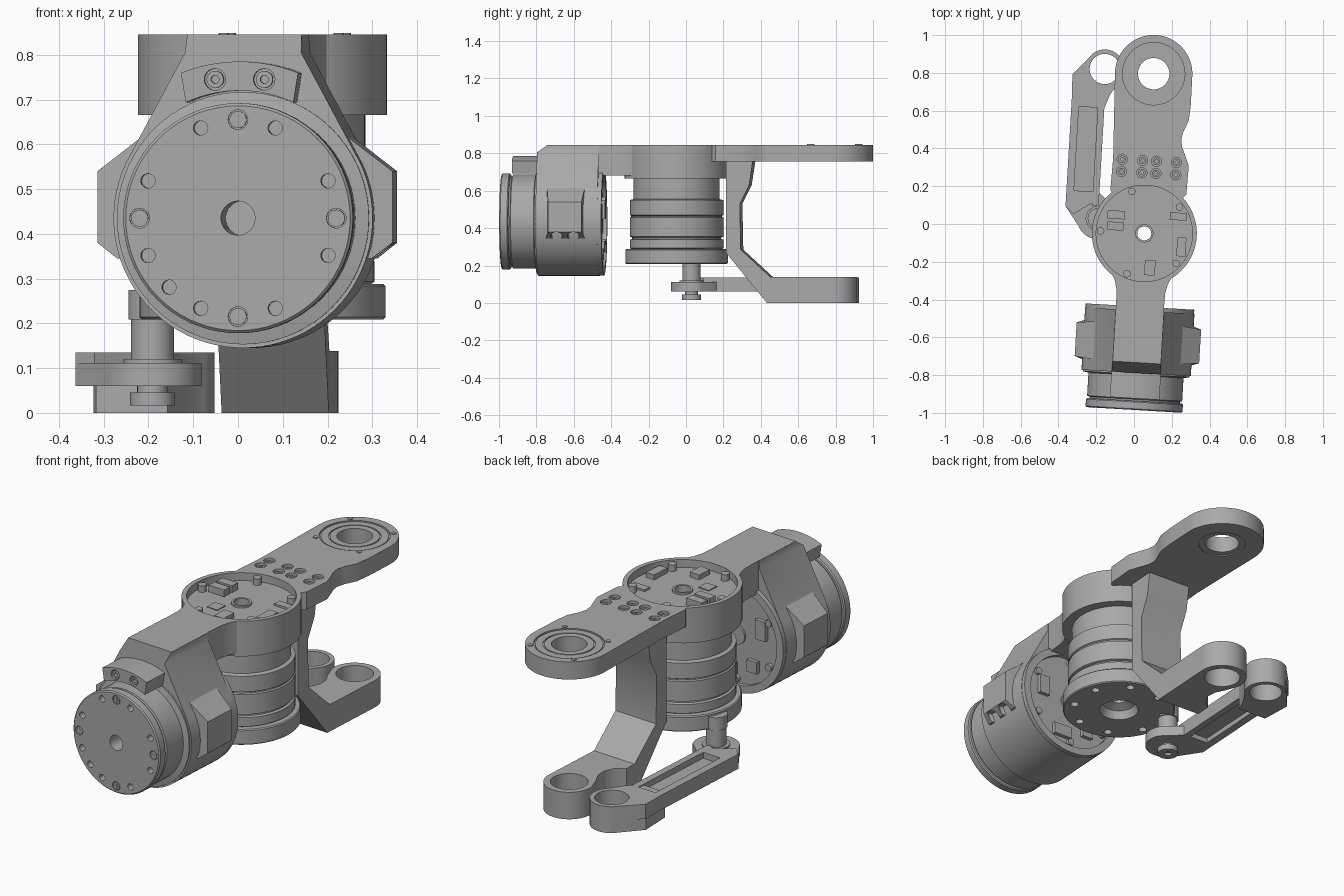
import bpy, bmesh, math
from mathutils import Matrix

if "Cube" in bpy.data.objects:
    bpy.data.objects.remove(bpy.data.objects["Cube"])

grey = bpy.data.materials.new("machined_grey")
grey.use_nodes = True
tone = (0.4, 0.4, 0.4, 1)
grey.diffuse_color = tone
grey.node_tree.nodes["Principled BSDF"].inputs["Base Color"].default_value = tone
parts = []
TOP, MID, TIP = 0.845, 0.435, 0.797   # deck height, front motor axis height, arm end
HUB = -0.05                           # y of the upright motor axis


def add(name, bm, keep=True):
    bmesh.ops.recalc_face_normals(bm, faces=bm.faces)
    mesh = bpy.data.meshes.new(name)
    bm.to_mesh(mesh)
    bm.free()
    mesh.materials.append(grey)
    ob = bpy.data.objects.new(name, mesh)
    bpy.context.scene.collection.objects.link(ob)
    if keep:
        parts.append(ob)
    return ob


def arc(cx, cy, r, a, b, n=24):
    angles = [math.radians(a + (b - a) * i / n) for i in range(n + 1)]
    return [(cx + r * math.cos(t), cy + r * math.sin(t)) for t in angles]


def place(axis, u, v, t):
    return {"x": (t, u, v), "y": (u, t, v), "z": (u, v, t)}[axis]


def prism(name, pts, lo, hi, axis="z", keep=True):
    bm = bmesh.new()
    a, b = [[bm.verts.new(place(axis, u, v, t)) for u, v in pts] for t in (lo, hi)]
    bm.faces.new(a)
    bm.faces.new(b)
    for i in range(len(pts)):
        j = (i + 1) % len(pts)
        bm.faces.new((a[i], a[j], b[j], b[i]))
    return add(name, bm, keep)


def box(name, u, v, w, h, lo, hi, axis="z"):
    return prism(name, [(u - w, v - h), (u + w, v - h), (u + w, v + h), (u - w, v + h)], lo, hi, axis)


def cyl(name, u, v, r, lo, hi, axis="z", keep=True, n=32):
    return prism(name, arc(u, v, r, 0, 360 - 360 / n, n - 1), lo, hi, axis, keep)


def lathe(name, profile, u, v, axis="z", n=72):
    """Closed (radius, height) loop swept about an axis."""
    bm = bmesh.new()
    rings = []
    for i in range(n):
        c, s = math.cos(math.tau * i / n), math.sin(math.tau * i / n)
        rings.append([bm.verts.new(place(axis, u + r * c, v + r * s, t)) for r, t in profile])
    for i in range(n):
        a, b = rings[i], rings[(i + 1) % n]
        for k in range(len(profile)):
            m = (k + 1) % len(profile)
            bm.faces.new((a[k], a[m], b[m], b[k]))
    return add(name, bm)


def cut(ob, holes, axis="z"):
    """Drill (u, v, radius, low, high) holes."""
    cutters = [cyl("cutter", *h, axis, False, 24 if h[2] < 0.05 else 48) for h in holes]
    for c in cutters:
        m = ob.modifiers.new("drill", "BOOLEAN")
        m.operation, m.solver, m.object = "DIFFERENCE", "EXACT", c
    dg = bpy.context.evaluated_depsgraph_get()
    mesh = bpy.data.meshes.new_from_object(ob.evaluated_get(dg))
    ob.modifiers.clear()
    ob.data = mesh
    for c in cutters:
        bpy.data.objects.remove(c)


# Upper arm plate with bearing bore and counterbored screw holes
outline = (arc(0, TIP, 0.205, 0, 180, 40)
           + [(-0.188, 0.34), (-0.193, 0.17)] + arc(0, HUB, 0.262, 132, 46)
           + [(0.21, 0.17), (0.214, 0.32), (0.19, 0.38), (0.172, 0.42), (0.166, 0.46),
              (0.175, 0.5), (0.2, 0.56), (0.206, 0.64)])
arm = prism("upper_arm", outline, 0.755, TOP)
screws = [(x, y) for x in (-0.14, -0.032, 0.042, 0.148) for y in (0.27, 0.335)]
cut(arm, [(0, TIP, 0.115, 0.7, 0.9), (0, TIP, 0.165, 0.837, 0.9)]
    + [(x, y, 0.027, 0.815, 0.9) for x, y in screws])
for x, y in screws:
    lathe("arm_screw", [(0.009, 0.81), (0.009, 0.835), (0.02, 0.835), (0.02, 0.81)], x, y, n=16)
lathe("arm_bearing", [(0.083, 0.76), (0.083, 0.842), (0.116, 0.842), (0.116, 0.76)], 0, TIP)
lathe("bearing_cover", [(0.122, 0.83), (0.122, 0.842), (0.158, 0.842), (0.158, 0.83)], 0, TIP)
for px, py in arc(0, TIP, 0.182, 45, 315, 3):
    cyl("cover_screw", px, py, 0.012, 0.84, 0.849, n=12)

# Hub ring with recessed circuit board
lathe("hub_housing", [(0.037, 0.805), (0.255, 0.805), (0.255, TOP), (0.278, TOP),
                      (0.278, 0.665), (0.037, 0.665)], 0, HUB)
for px, py in arc(0, HUB, 0.232, 40, 320, 4):
    cyl("board_post", px, py, 0.02, 0.8, 0.838, n=16)
lathe("board_collar", [(0.037, 0.8), (0.037, 0.815), (0.048, 0.815), (0.048, 0.8)], 0, HUB, n=32)
for x, y, w, h, z in [(-0.155, 0.04, 0.045, 0.022, 0.84), (-0.155, -0.02, 0.045, 0.022, 0.84),
                      (0.175, 0.05, 0.045, 0.02, 0.815), (0.2, -0.11, 0.024, 0.05, 0.83),
                      (0.04, -0.23, 0.028, 0.04, 0.83), (-0.07, -0.15, 0.03, 0.03, 0.81)]:
    box("board_connector", x, y, w, h, 0.8, z)

# Upright motor body and output flange
motor = lathe("upright_motor", [(0.037, 0.67), (0.23, 0.67), (0.23, 0.555), (0.25, 0.55),
                                (0.25, 0.47), (0.243, 0.466), (0.243, 0.46), (0.25, 0.456),
                                (0.25, 0.354), (0.238, 0.35), (0.238, 0.342), (0.25, 0.338),
                                (0.25, 0.293), (0.24, 0.287), (0.037, 0.287)], 0, HUB)
flange = lathe("output_flange", [(0.037, 0.288), (0.27, 0.288), (0.275, 0.283), (0.275, 0.214),
                                 (0.27, 0.209), (0.095, 0.209), (0.08, 0.25), (0.037, 0.27)], 0, HUB)
cut(flange, [(x, y, 0.02, 0.2, 0.25) for x, y in arc(0, HUB, 0.225, 22.5, 337.5, 7)])

# Neck joining the hub and the front housing
side = [(0.17, -0.255), (0.14, -0.31), (0.129, -0.36), (0.126, -0.47)]
prism("neck", [(-x, y) for x, y in side][::-1] + arc(0, HUB, 0.262, 232, 308) + side, 0.68, TOP)

# Front motor housing with sloped shoulders and a chamfered front edge
house = ([(-0.128, TOP), (0.128, TOP), (0.13, 0.805)]
         + arc(0, MID, 0.29, 25, -205, 56) + [(-0.13, 0.805)])
body = prism("front_housing", house, -0.79, -0.46, "y")
for v in body.data.vertices:
    if v.co.z > 0.84 and v.co.y < -0.7:
        v.co.y += 0.055
lathe("housing_rim", [(0.25, -0.47), (0.25, -0.438), (0.288, -0.438), (0.288, -0.47)], 0, MID, "y")
cyl("rear_board_hub", 0, MID, 0.05, -0.47, -0.45, "y")
for x, z, w, h in [(-0.15, 0.5, 0.03, 0.05), (0.16, 0.48, 0.03, 0.05), (0.05, 0.26, 0.05, 0.03),
                   (-0.1, 0.3, 0.03, 0.03)]:
    box("rear_connector", x, z, w, h, -0.47, -0.44, "y")
for px, pz in arc(0, MID, 0.225, 30, 330, 5):
    cyl("rear_post", px, pz, 0.018, -0.47, -0.442, "y", n=16)

# Side pods with paired cable ports
for s in (-1, 1):
    pod = prism("side_pod", [(s * x, z) for x, z in [(0.2, 0.64), (0.33, 0.54), (0.33, 0.38),
                                                     (0.285, 0.345), (0.2, 0.345)]], -0.735, -0.525, "y")
    for v in pod.data.vertices:
        if abs(v.co.x) > 0.32:
            v.co.y = -0.63 + (v.co.y + 0.63) * 0.85
    cut(pod, [(s * 0.297, y, 0.032, 0.3, 0.39) for y in (-0.675, -0.585)])

# Front motor rotor with central bore, bolt holes and screws
lathe("front_motor_ring", [(0.1, -0.78), (0.282, -0.78), (0.282, -0.797), (0.252, -0.803),
                           (0.252, -0.925), (0.24, -0.93), (0.1, -0.93)], 0, MID, "y")
rotor = lathe("front_rotor", [(0.038, -0.8), (0.24, -0.8), (0.24, -0.938), (0.252, -0.938),
                              (0.257, -0.944), (0.257, -0.98), (0.251, -0.986), (0.038, -0.986)],
              0, MID, "y")
bolts = arc(0, MID, 0.218, 22.5, 337.5, 7) + arc(0, MID, 0.218, 225, 226, 1)[:1]
studs = arc(0, MID, 0.22, 0, 270, 3)
cut(rotor, [(x, z, 0.016, -1.1, -0.95) for x, z in bolts]
    + [(x, z, 0.022, -1.1, -0.978) for x, z in studs], "y")
for x, z in studs:
    cyl("rotor_screw", x, z, 0.019, -0.97, -0.985, "y", n=20)
    for w, h in ((0.012, 0.003), (0.003, 0.012)):
        box("screw_cross", x, z, w, h, -0.98, -0.987, "y")

# Curved stop bracket above the rotor
clip = prism("stop_bracket", arc(0, MID, 0.35, 68, 112, 16) + arc(0, MID, 0.285, 115, 65, 16),
             -0.925, -0.78, "y")
cut(clip, [(s * 0.055, 0.745, 0.024, -1, -0.9) for s in (-1, 1)], "y")
for s in (-1, 1):
    lathe("bracket_screw", [(0.009, -0.89), (0.009, -0.92), (0.019, -0.92), (0.019, -0.89)],
          s * 0.055, 0.745, "y", 20)

# Bent strut and lower foot under the arm end
prism("strut", [(0.22, 0.76), (0.22, 0.27), (0.44, 0), (0.5, 0), (0.5, 0.138), (0.46, 0.138),
                (0.3, 0.285), (0.295, 0.53), (0.345, 0.63), (0.365, 0.76)], -0.12, 0.12, "x")
foot = prism("foot", [(0.12, 0.45)] + arc(0, TIP, 0.12, 0, 190, 36)
             + [(-0.09, 0.71), (-0.062, 0.66), (-0.055, 0.61), (-0.075, 0.56), (-0.12, 0.52),
                (-0.12, 0.45)], 0, 0.138)
cut(foot, [(0, TIP, 0.088, -0.1, 0.2)])

# Side link: thin bar with recessed slot, thick eye and pivot boss
LX, LY, PX, PY = -0.26, 0.807, -0.25, 0.015
eye = arc(LX, LY, 0.103, 130, -40, 30) + [(-0.225, 0.67), (-0.25, 0.6)]
link_eye = prism("link_eye", [(-0.41, 0.6), (-0.425, 0.76)] + eye, 0, 0.13)
cut(link_eye, [(LX, LY, 0.08, -0.1, 0.2)])
for name, x0, x1 in (("link_outer_rail", -0.425, -0.385), ("link_inner_rail", -0.285, -0.25)):
    box(name, (x0 + x1) / 2, 0.37, (x1 - x0) / 2, 0.29, 0.06, 0.135)
box("link_web", -0.335, 0.38, 0.06, 0.27, 0.085, 0.105)
top = prism("link_top", [(-0.425, 0.64), (-0.429, 0.768)] + eye[:-1] + [(-0.25, 0.64)], 0.06, 0.135)
cut(top, [(LX, LY, 0.08, -0.1, 0.2)])
prism("link_heel", [(-0.425, 0.155), (-0.425, 0.07), (-0.38, 0.03), (-0.25, 0.12), (-0.25, 0.155)],
      0.06, 0.135)
prism("link_boss", [(-0.425, 0.15), (-0.425, 0.07)] + arc(PX, PY, 0.11, 205, 390)
      + [(-0.25, 0.15)], 0.06, 0.112)

# Pivot pin joining the link to the flange
cyl("pivot_lug", PX, PY, 0.054, 0.209, 0.275)
cyl("pivot_pin", PX, PY, 0.048, 0.118, 0.212)
cyl("pivot_washer", PX, PY, 0.065, 0.11, 0.12)
cyl("pivot_shank", PX, PY, 0.034, 0.04, 0.12)
head = cyl("pivot_head", PX, PY, 0.05, 0.016, 0.045)
cut(head, [(PX, PY, 0.018, 0, 0.03)])

# Turn the whole assembly slightly and centre it
turn = Matrix.Translation((0.0575, 0, 0)) @ Matrix.Rotation(math.radians(-3.35), 4, "Z")
bpy.ops.object.select_all(action="DESELECT")
for ob in parts:
    ob.data.transform(turn)
    ob.select_set(True)
bpy.context.view_layer.objects.active = parts[0]
bpy.ops.object.shade_smooth_by_angle(angle=math.radians(30))
